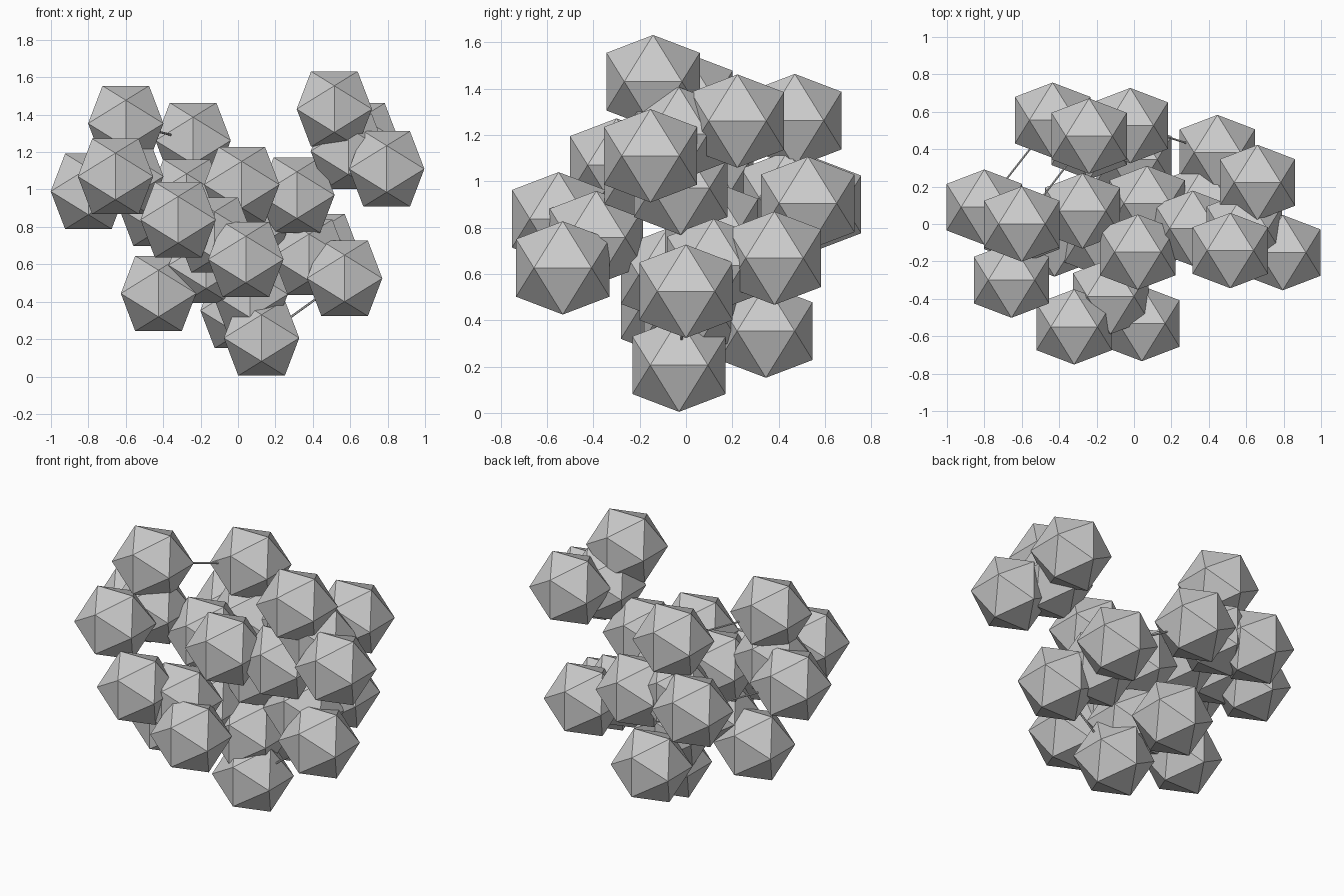
import bpy, bmesh
from mathutils import Vector

if "Cube" in bpy.data.objects:
    bpy.data.objects.remove(bpy.data.objects["Cube"])

S = 0.1245            # half edge of each icosahedron
P = S * (1 + 5 ** 0.5) / 2


def clump_mesh():
    # axis-aligned icosahedron: hull of three crossed golden rectangles
    bm = bmesh.new()
    for a in (-1, 1):
        for b in (-1, 1):
            for v in ((a * S, 0, b * P), (a * P, b * S, 0), (0, a * P, b * S)):
                bm.verts.new(v)
    bmesh.ops.convex_hull(bm, input=bm.verts[:])
    bmesh.ops.recalc_face_normals(bm, faces=bm.faces[:])
    me = bpy.data.meshes.new("clump")
    bm.to_mesh(me)
    bm.free()
    return me


def twig(a, b, r=0.006):
    a, b = Vector(a), Vector(b)
    d = b - a
    bpy.ops.mesh.primitive_cylinder_add(vertices=6, radius=r, depth=d.length,
                                        location=(a + b) / 2)
    ob = bpy.context.object
    ob.rotation_euler = d.to_track_quat('Z', 'Y').to_euler()
    ob.name = "twig"


# Clump centres, grouped by side
left_upper = [(-.60, 0, 1.353), (-.60, -.01, 1.07), (-.655, -.30, 1.07), (-.80, .09, .99)]
back = [(-.24, .47, 1.262), (-.24, .44, .93), (-.435, .555, .90), (-.02, .526, .905)]
right_upper = [(.515, -.142, 1.43), (.66, .222, 1.26), (.795, -.153, 1.11), (.59, -.03, 1.205)]
middle = [(.02, -.15, 1.026), (.315, -.023, .97), (-.275, .07, .96), (.07, .11, .80)]
front = [(-.32, -.55, .838), (.042, -.532, .626), (-.125, -.387, .757), (-.17, -.08, .595)]
lower = [(-.425, -.08, .444), (.57, 0, .525), (.446, .382, .668), (.38, .12, .637),
         (.065, .02, .44), (.126, -.03, .206), (0, .345, .353)]

mesh = clump_mesh()
for group in (left_upper, back, right_upper, middle, front, lower):
    for c in group:
        ob = bpy.data.objects.new("leaf_clump", mesh)
        ob.location = c
        bpy.context.collection.objects.link(ob)

# Thin twigs linking each group's clumps
for group in (left_upper, front):
    for a, b in zip(group, group[1:]):
        twig(a, b)
twig(left_upper[0], back[0])
twig(left_upper[3], back[2])
twig(back[3], lower[2])
twig(lower[5], lower[1])
twig(middle[2], left_upper[1])
twig(middle[3], lower[4])
twig(middle[1], right_upper[3])
